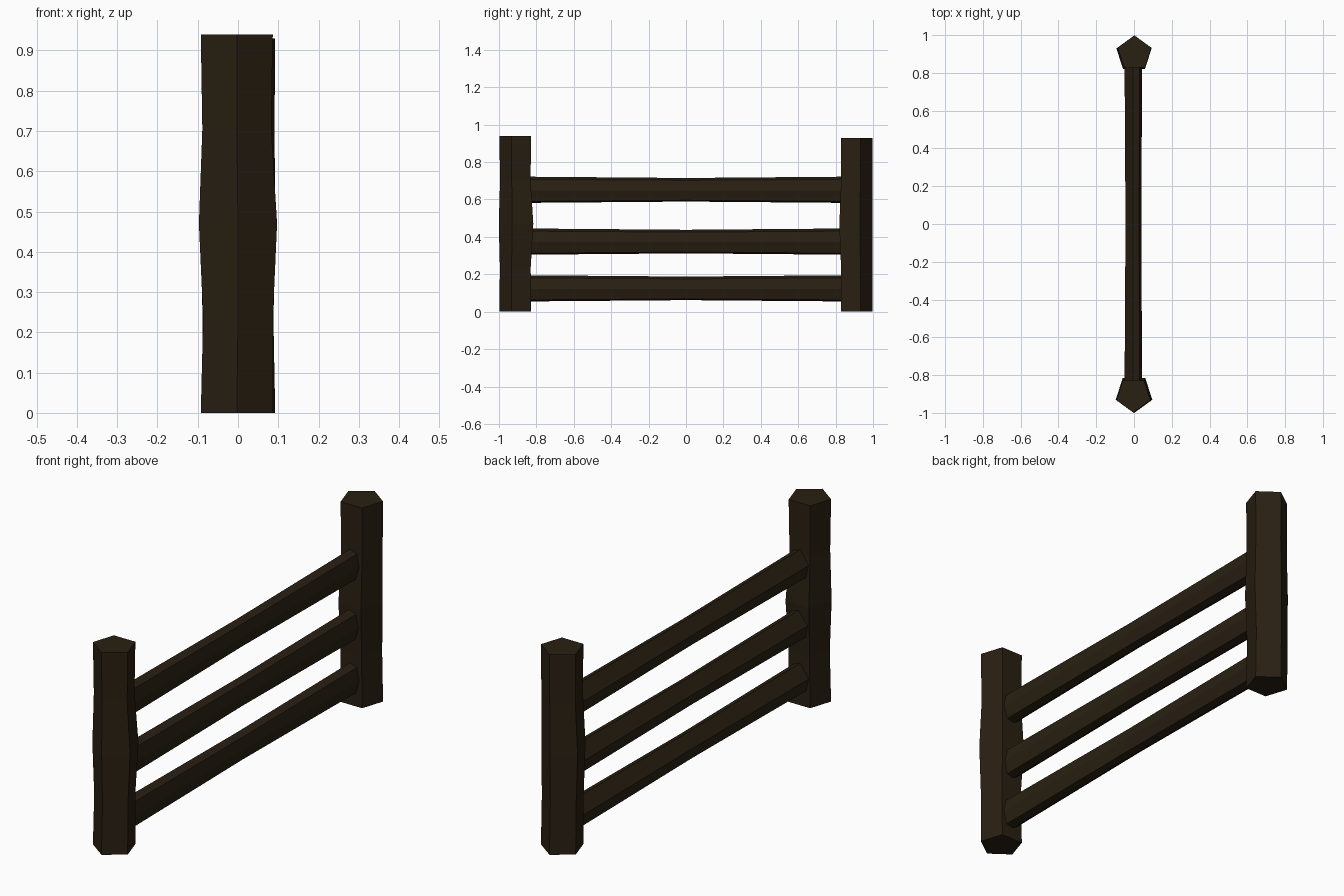
import bpy
from math import sin, cos, tau, pi

if "Cube" in bpy.data.objects:
    bpy.data.objects.remove(bpy.data.objects["Cube"])

wood = bpy.data.materials.new("dark_wood")
wood.diffuse_color = (0.022, 0.014, 0.006, 1)
wood.use_nodes = True
wood.node_tree.nodes["Principled BSDF"].inputs["Base Color"].default_value = wood.diffuse_color


def loft(name, rings):
    """Closed flat-faced solid through rings of equal point count."""
    n = len(rings[0])
    verts = [p for r in rings for p in r]
    faces = [(k * n + i, k * n + (i + 1) % n, (k + 1) * n + (i + 1) % n, (k + 1) * n + i)
             for k in range(len(rings) - 1) for i in range(n)]
    faces.append(tuple(reversed(range(n))))
    faces.append(tuple(range(len(verts) - n, len(verts))))
    me = bpy.data.meshes.new(name)
    me.from_pydata(verts, [], faces)
    me.materials.append(wood)
    ob = bpy.data.objects.new(name, me)
    bpy.context.collection.objects.link(ob)
    return ob


# Five-sided posts, apex facing outwards: (height fraction, radius, y centre, x centre)
SECTIONS = [(0, 0.094, -0.904, -0.003), (0.25, 0.091, -0.904, 0.0),
            (0.5, 0.102, -0.899, 0.0), (0.75, 0.090, -0.904, -0.003),
            (1, 0.094, -0.904, -0.003)]


def post(name, height, flip, bulge):
    rings = []
    for f, r, y, x in SECTIONS:
        r = 0.094 + (r - 0.094) * bulge
        ring = []
        for i in range(5):
            a = -pi / 2 + i * tau / 5
            ring.append((flip * x + flip * r * cos(a), flip * (y + r * sin(a)), height * f))
        rings.append(ring)
    return loft(name, rings)


post("front_post", 0.94, 1, 1.0)
post("back_post", 0.93, -1, 0.5)

# Three rails, slightly thinner in the middle, ends sunk into the posts
PROFILE = [(-0.005, 0.07), (0.03, 0.056), (0.043, -0.003), (0.027, -0.062),
           (-0.01, -0.07), (-0.038, -0.05), (-0.05, 0.008)]
for name, z in (("bottom_rail", 0.125), ("middle_rail", 0.375), ("top_rail", 0.652)):
    loft(name, [[(x * s, y, z + h * s) for x, h in PROFILE]
                for y, s in ((-0.85, 1), (0, 0.9), (0.85, 1))])

# Consistent outward normals
import bmesh
for ob in bpy.context.collection.objects:
    bm = bmesh.new()
    bm.from_mesh(ob.data)
    bmesh.ops.recalc_face_normals(bm, faces=bm.faces)
    bm.to_mesh(ob.data)
    bm.free()
